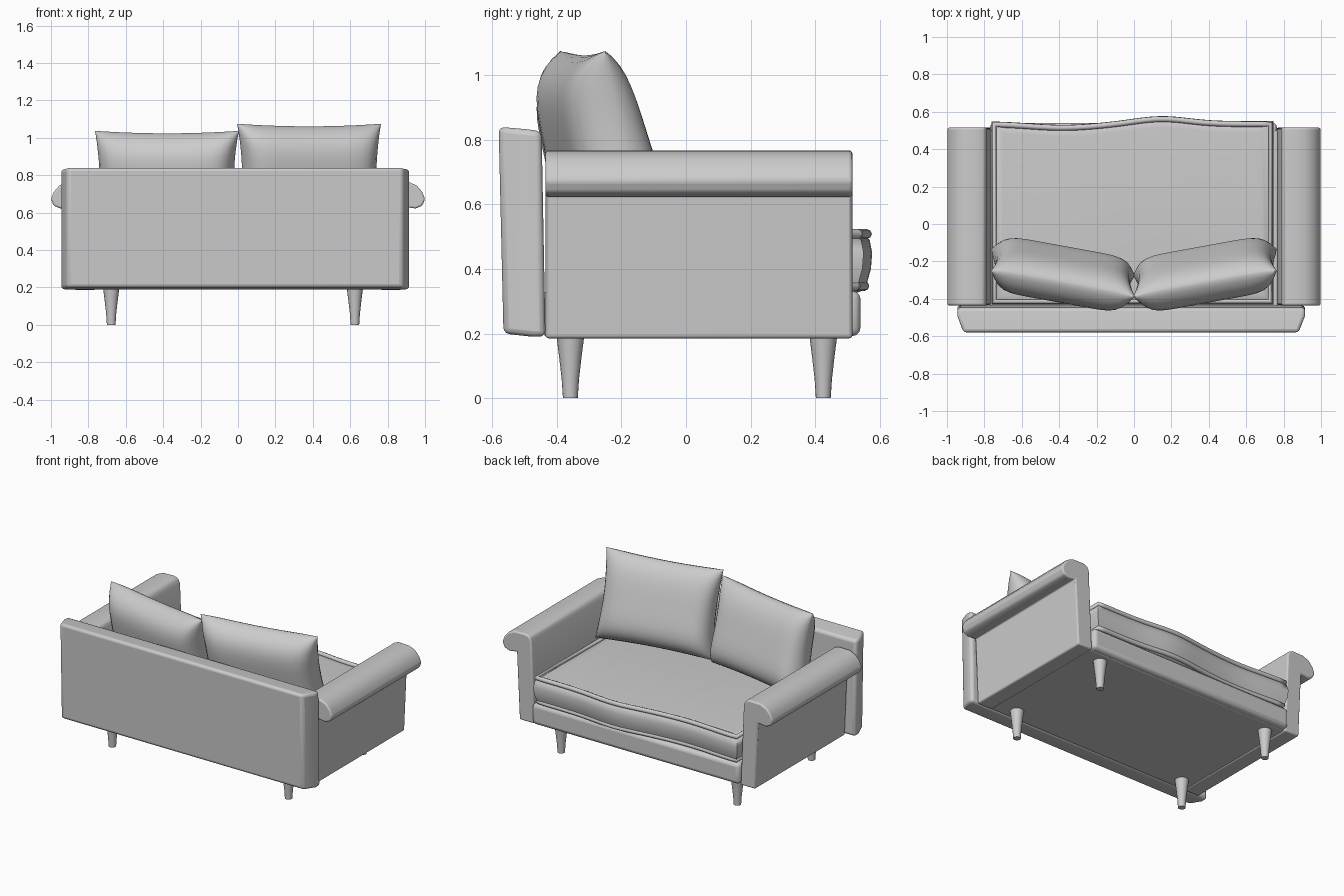
import bpy, bmesh, math
from mathutils import Vector

if "Cube" in bpy.data.objects:
    bpy.data.objects.remove(bpy.data.objects["Cube"])

fabric = bpy.data.materials.new("soft_grey")
fabric.use_nodes = True
GREY = (0.6, 0.6, 0.6, 1)
fabric.diffuse_color = GREY
fabric.node_tree.nodes["Principled BSDF"].inputs["Base Color"].default_value = GREY


def finish(name, bm, bevel=0, angle=40):
    """Turn a bmesh into a named, shaded object."""
    bmesh.ops.recalc_face_normals(bm, faces=bm.faces)
    mesh = bpy.data.meshes.new(name)
    bm.to_mesh(mesh)
    bm.free()
    mesh.materials.append(fabric)
    obj = bpy.data.objects.new(name, mesh)
    bpy.context.collection.objects.link(obj)
    if bevel:
        mod = obj.modifiers.new("soft_edges", "BEVEL")
        mod.width, mod.segments = bevel, 3
        mod.limit_method, mod.angle_limit = "ANGLE", math.radians(35)
    bpy.ops.object.select_all(action="DESELECT")
    obj.select_set(True)
    bpy.context.view_layer.objects.active = obj
    bpy.ops.object.shade_smooth_by_angle(angle=math.radians(angle))
    return obj


def loft(name, rings, bevel=0, angle=40):
    """Skin closed rings of equal length and cap both ends."""
    bm = bmesh.new()
    rows = [[bm.verts.new(p) for p in ring] for ring in rings]
    n = len(rows[0])
    for a, b in zip(rows, rows[1:]):
        for i in range(n):
            j = (i + 1) % n
            bm.faces.new((a[i], a[j], b[j], b[i]))
    bm.faces.new(rows[0])
    bm.faces.new(rows[-1])
    return finish(name, bm, bevel, angle)


def box(name, lo, hi, bevel):
    corners = [(lo[0], lo[1]), (hi[0], lo[1]), (hi[0], hi[1]), (lo[0], hi[1])]
    return loft(name, [[(x, y, z) for x, y in corners] for z in (lo[2], hi[2])], bevel)


# Base with a soft front rail
box("base", (-0.77, -0.44, 0.19), (0.77, 0.50, 0.33), 0.01)
box("front_rail", (-0.77, 0.40, 0.192), (0.765, 0.54, 0.332), 0.025)

# Backrest: leaning slab, narrower at the rear
slab = [((-0.945, 0.915), -0.435, 0.19, -0.447, 0.826),
        ((-0.945, 0.915), -0.475, 0.19, -0.49, 0.832),
        ((-0.912, 0.88), -0.565, 0.2, -0.58, 0.84)]
loft("backrest", [[(xs[0], yb, zb), (xs[1], yb, zb), (xs[1], yt, zt), (xs[0], yt, zt)]
                  for xs, yb, zb, yt, zt in slab], 0.018)

# Arms: tapering panel with a top that rolls outwards
arm_profile = [(0.762, 0.185), (0.785, 0.73), (0.80, 0.757), (0.83, 0.767), (0.91, 0.765),
               (0.955, 0.745), (0.985, 0.71), (1.0, 0.672), (0.985, 0.637),
               (0.95, 0.622), (0.893, 0.63), (0.872, 0.185)]
for side, label in ((1, "left"), (-1, "right")):
    loft(label + "_arm", [[(side * x, y, z) for x, z in arm_profile]
                          for y in (-0.435, 0.515)], 0.01)


# Seat cushion outline with a gently wavy front edge
def outline(inset, z):
    left, right, rear = -0.762 + inset, 0.745 - inset, -0.43 + inset
    pts = [(left, rear, z), (right, rear, z)]
    steps = 32
    for i in range(steps + 1):
        x = right + (left - right) * i / steps
        y = 0.55 + 0.027 * math.exp(-((x - 0.15) / 0.2) ** 2)
        y -= 0.02 * math.exp(-((x + 0.38) / 0.25) ** 2)
        pts.append((x, y - inset, z))
    return pts


layers = [(0.05, 0.325), (0.025, 0.335), (0.015, 0.36), (0.004, 0.40), (0.0, 0.45),
          (0.008, 0.49), (0.03, 0.505), (0.06, 0.508)]
loft("seat_cushion", [outline(i, z) for i, z in layers], angle=50)

# Piping along the cushion seams
for label, inset, z in (("lower", 0.024, 0.347), ("upper", 0.016, 0.508)):
    curve = bpy.data.curves.new(label + "_piping", "CURVE")
    curve.dimensions = "3D"
    curve.bevel_depth, curve.bevel_resolution = 0.015, 2
    path = outline(inset, z)
    spline = curve.splines.new("POLY")
    spline.points.add(len(path) - 1)
    for point, co in zip(spline.points, path):
        point.co = (*co, 1)
    spline.use_cyclic_u = True
    curve.materials.append(fabric)
    bpy.context.collection.objects.link(bpy.data.objects.new(label + "_piping", curve))


# Back pillows: boxy ends, full back, sagging front, leaning and turned
def pillow(name, side, centre_z, half_height):
    centre = Vector((side * 0.38, -0.262, centre_z))
    along = Vector((side * 0.385, 0.07, 0))
    up = Vector((0, -0.058, half_height))
    normal = along.cross(up).normalized()
    if normal.y < 0:
        normal.negate()
    bm = bmesh.new()
    for face in (1, -1):
        made = bmesh.ops.create_grid(bm, x_segments=20, y_segments=20, size=1)
        for v in made["verts"]:
            a = math.sin(v.co.x * math.pi / 2)
            b = math.sin(v.co.y * math.pi / 2)
            plump = max(0, (1 - a ** 8) * (1 - b ** 4)) ** 0.6
            depth = 0.105 - 0.03 * b if face > 0 else 0.14
            a *= 1 - 0.07 * (1 - b * b)
            b *= 1 - 0.05 * (1 - a * a)
            v.co = centre + along * a + up * b + normal * (face * depth * plump)
    bmesh.ops.remove_doubles(bm, verts=bm.verts, dist=0.0005)
    finish(name, bm, angle=60)


pillow("left_pillow", 1, 0.795, 0.28)
pillow("right_pillow", -1, 0.77, 0.267)

# Tapered legs
leg_profile = [(0.023, 0), (0.027, 0.06), (0.035, 0.13), (0.044, 0.2)]
for x, x_label in ((-0.678, "right"), (0.625, "left")):
    for y, y_label in ((-0.358, "front"), (0.425, "rear")):
        loft(f"{y_label}_{x_label}_leg",
             [[(x + r * math.cos(math.tau * k / 16), y + r * math.sin(math.tau * k / 16), z)
               for k in range(16)] for r, z in leg_profile])
